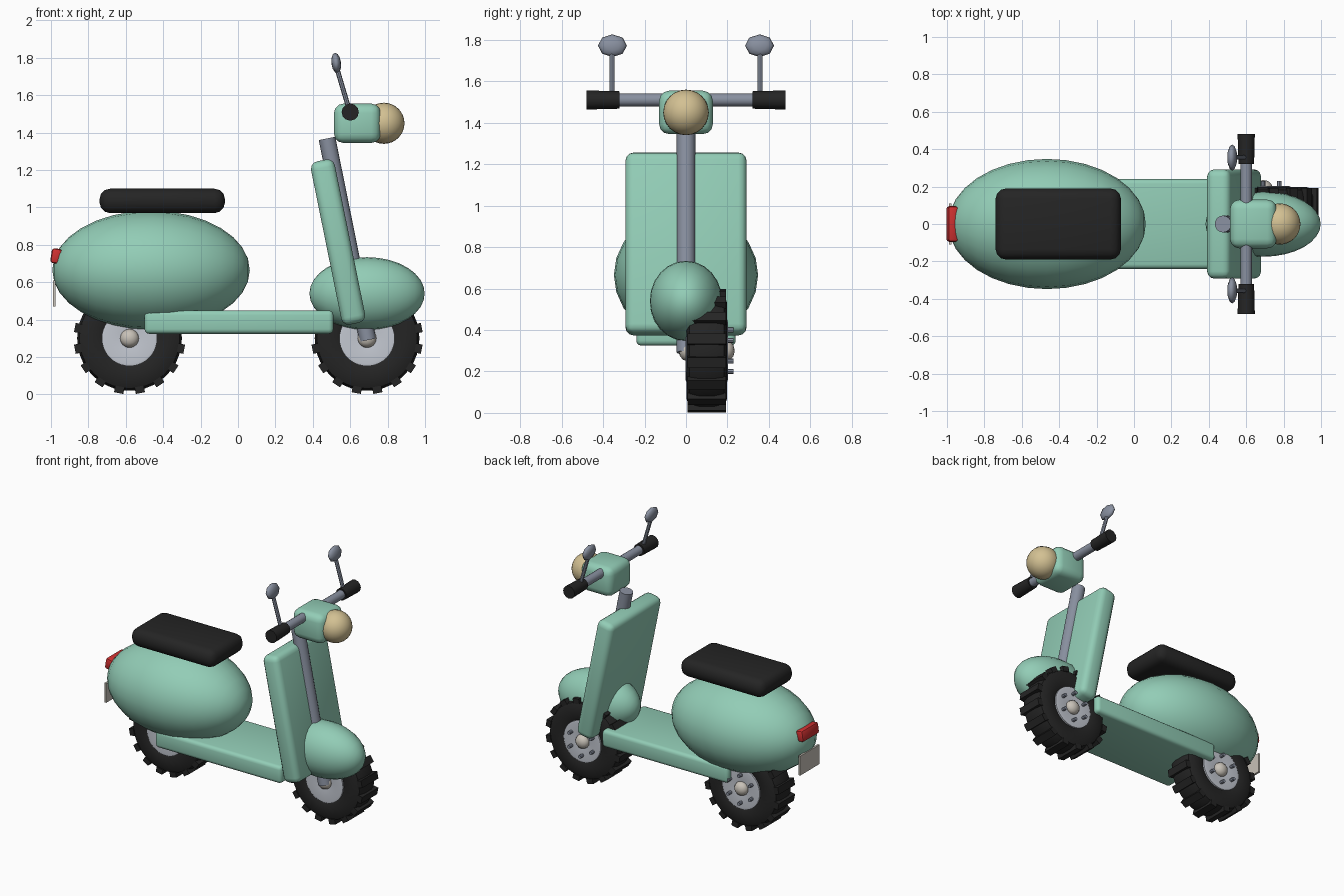
import bpy, bmesh, math
from mathutils import Matrix, Vector

if "Cube" in bpy.data.objects:
    bpy.data.objects.remove(bpy.data.objects["Cube"])


def mat(name, r, g, b):
    m = bpy.data.materials.new(name)
    m.diffuse_color = (r, g, b, 1)
    m.use_nodes = True
    m.node_tree.nodes["Principled BSDF"].inputs["Base Color"].default_value = m.diffuse_color
    return m


GREEN = mat("mint_green", 0.29, 0.61, 0.47)
BLACK = mat("black_rubber", 0.018, 0.018, 0.018)
STEEL = mat("grey_steel", 0.25, 0.28, 0.35)
SILVER = mat("silver_rim", 0.55, 0.58, 0.64)
CREAM = mat("lamp_cream", 0.65, 0.53, 0.29)
RED = mat("red_lens", 0.62, 0.03, 0.03)
PALE = mat("pale_metal", 0.58, 0.54, 0.48)


def finish(bm, name, material, loc=(0, 0, 0), rot=(0, 0, 0), angle=40):
    bmesh.ops.recalc_face_normals(bm, faces=bm.faces[:])
    me = bpy.data.meshes.new(name)
    bm.to_mesh(me)
    bm.free()
    me.materials.append(material)
    for p in me.polygons:
        p.use_smooth = True
    me.set_sharp_from_angle(angle=math.radians(angle))
    ob = bpy.data.objects.new(name, me)
    ob.location, ob.rotation_euler = loc, rot
    bpy.context.collection.objects.link(ob)
    return ob


def box(name, material, loc, size, bevel=0.0, segs=3, rot=(0, 0, 0)):
    bm = bmesh.new()
    bmesh.ops.create_cube(bm, size=1, matrix=Matrix.Diagonal((*size, 1)))
    if bevel:
        bmesh.ops.bevel(bm, geom=bm.edges[:], offset=bevel, segments=segs,
                        profile=0.5, affect='EDGES')
    return finish(bm, name, material, loc, rot)


def ball(name, material, loc, radii, u=24, v=16, rot=(0, 0, 0)):
    # sphere whose poles lie along x
    bm = bmesh.new()
    m = Matrix.Diagonal((*radii, 1)) @ Matrix.Rotation(math.pi / 2, 4, 'Y')
    bmesh.ops.create_uvsphere(bm, u_segments=u, v_segments=v, radius=1, matrix=m)
    return finish(bm, name, material, loc, rot, 80)


def rod(name, material, a, b, r1, r2=None, sides=16):
    a, b = Vector(a), Vector(b)
    d = b - a
    bm = bmesh.new()
    m = Matrix.Translation((a + b) / 2) @ d.to_track_quat('Z', 'Y').to_matrix().to_4x4()
    bmesh.ops.create_cone(bm, cap_ends=True, segments=sides, radius1=r1,
                          radius2=r1 if r2 is None else r2, depth=d.length, matrix=m)
    return finish(bm, name, material)


def lathe(bm, profile, n=40):
    # turn (radius, y) points around the y axis; the profile is a closed loop
    rings = [[bm.verts.new((r * math.cos(t), y, r * math.sin(t))) for r, y in profile]
             for t in (2 * math.pi * i / n for i in range(n))]
    k = len(profile)
    for i in range(n):
        p, q = rings[i], rings[(i + 1) % n]
        for j in range(k):
            bm.faces.new((p[j], q[j], q[(j + 1) % k], p[(j + 1) % k]))


def wheel(prefix, x):
    loc = (x, 0.10, 0.30)
    # tyre with cross bars
    bm = bmesh.new()
    half = [(0.14, -0.085), (0.165, -0.097), (0.235, -0.097), (0.268, -0.083), (0.28, -0.04)]
    lathe(bm, half + [(r, -y) for r, y in reversed(half)])
    for i in range(16):
        m = (Matrix.Rotation(2 * math.pi * (i + 0.5) / 16, 4, 'Y')
             @ Matrix.Translation((0, 0, 0.28)) @ Matrix.Diagonal((0.05, 0.185, 0.036, 1)))
        bmesh.ops.create_cube(bm, size=1, matrix=m)
    finish(bm, prefix + "_tyre", BLACK, loc)
    # dished rim
    bm = bmesh.new()
    lathe(bm, [(0.148, -0.1), (0.135, -0.103), (0.02, -0.085),
               (0.02, 0.085), (0.135, 0.103), (0.148, 0.1)])
    finish(bm, prefix + "_rim", SILVER, loc)
    # hub caps on both sides
    for side, s in (("near", -1), ("far", 1)):
        ball(f"{prefix}_hub_cap_{side}", PALE, (x, 0.10 + s * 0.095, 0.30),
             (0.05, 0.04, 0.05), 12, 8)
    # wheel bolts
    bm = bmesh.new()
    for i in range(6):
        t = math.pi / 2 + i * math.pi / 3
        m = (Matrix.Translation((0.1 * math.cos(t), 0.11, 0.1 * math.sin(t)))
             @ Matrix.Rotation(math.pi / 2, 4, 'X'))
        bmesh.ops.create_cone(bm, cap_ends=True, segments=8, radius1=0.012,
                              radius2=0.012, depth=0.04, matrix=m)
    finish(bm, prefix + "_bolts", STEEL, loc)


wheel("rear_wheel", -0.58)
wheel("front_wheel", 0.69)

# body and fender
ball("rear_body", GREEN, (-0.465, 0, 0.665), (0.528, 0.348, 0.318))
ball("front_fender", GREEN, (0.69, 0, 0.54), (0.308, 0.175, 0.194))

# floor and leg shield
box("floorboard", GREEN, (0.005, 0, 0.387), (1.01, 0.48, 0.125), 0.025)
box("leg_shield", GREEN, (0.535, 0, 0.815), (0.13, 0.585, 0.89), 0.04, rot=(0, -0.2, 0))

# seat
box("seat", BLACK, (-0.405, 0, 1.035), (0.67, 0.38, 0.13), 0.055)

# tail light and number plate
box("tail_light", RED, (-0.972, 0, 0.74), (0.055, 0.19, 0.08), 0.015, 2, (0, 0.15, 0))
box("rear_plate", PALE, (-0.983, 0, 0.54), (0.014, 0.22, 0.14))

# steering
rod("steering_column", STEEL, (0.694, 0, 0.291), (0.476, 0, 1.369), 0.045)
box("handlebar_housing", GREEN, (0.638, 0, 1.45), (0.25, 0.26, 0.21), 0.05)
ball("headlight", CREAM, (0.78, 0, 1.45), (0.11, 0.11, 0.11))
rod("handlebar", STEEL, (0.6, -0.46, 1.51), (0.6, 0.46, 1.51), 0.031)

# grips and mirrors
for side, s in (("near", -1), ("far", 1)):
    rod("grip_" + side, BLACK, (0.6, s * 0.32, 1.51), (0.6, s * 0.48, 1.51), 0.042, 0.046, 12)
    rod("mirror_stem_" + side, STEEL, (0.595, s * 0.357, 1.52), (0.53, s * 0.357, 1.74), 0.013, sides=8)
    ball("mirror_" + side, STEEL, (0.525, s * 0.355, 1.772), (0.026, 0.07, 0.055), 8, 6, (0, -0.12, 0))
